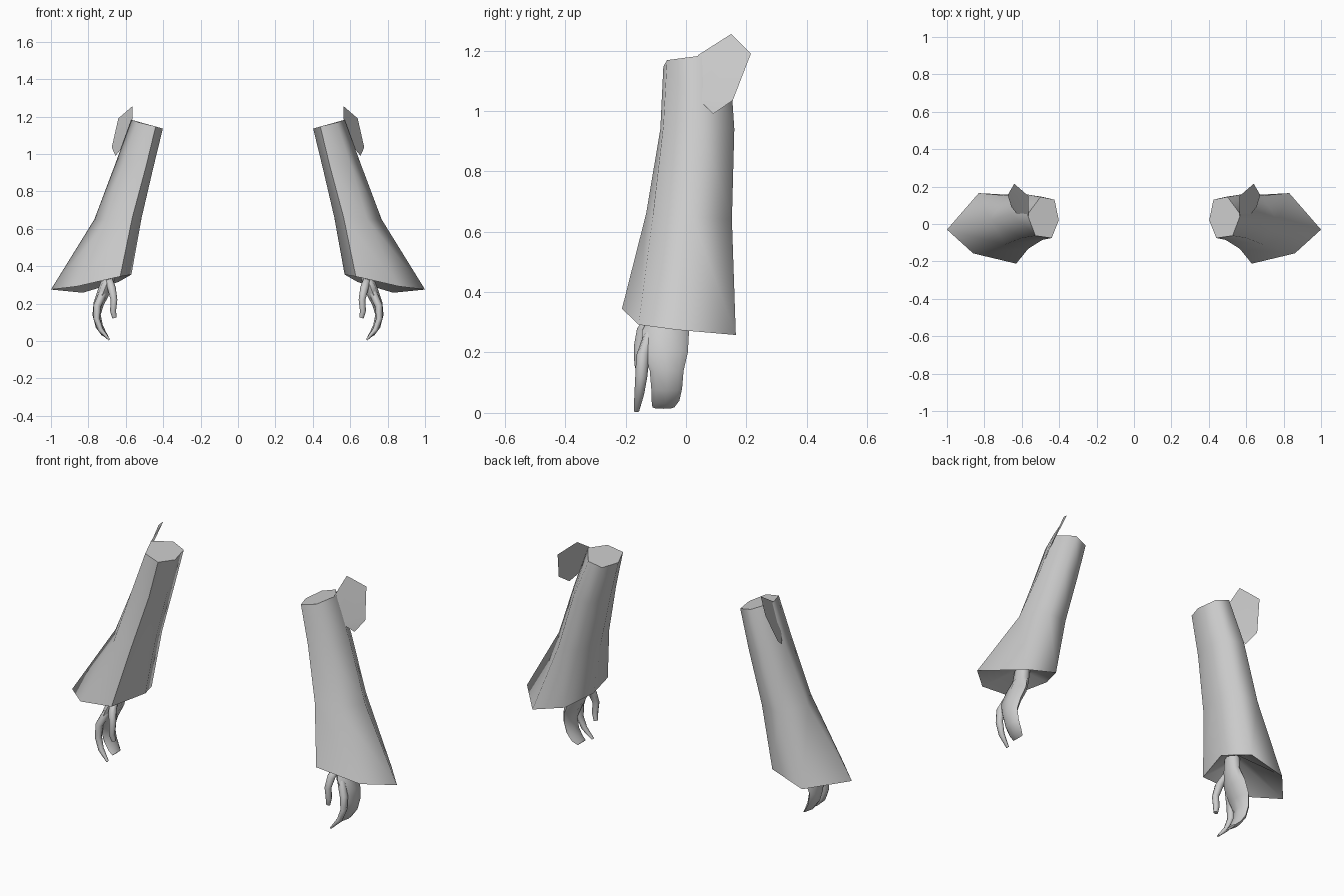
import bpy, bmesh, math
from mathutils import Vector

if "Cube" in bpy.data.objects:
    bpy.data.objects.remove(bpy.data.objects["Cube"])

grey = bpy.data.materials.new("plain grey")
grey.diffuse_color = (0.6, 0.6, 0.6, 1)
grey.use_nodes = True
grey.node_tree.nodes["Principled BSDF"].inputs["Base Color"].default_value = grey.diffuse_color


def finish(bm, name, side, angle, closed=True):
    """Mirror to the wanted side, orient and shade one part."""
    if closed:
        bmesh.ops.recalc_face_normals(bm, faces=bm.faces[:])
    if side < 0:
        for v in bm.verts:
            v.co.x = -v.co.x
        bmesh.ops.reverse_faces(bm, faces=bm.faces[:])
    me = bpy.data.meshes.new(name)
    bm.to_mesh(me)
    bm.free()
    ob = bpy.data.objects.new(name, me)
    bpy.context.collection.objects.link(ob)
    me.materials.append(grey)
    bpy.ops.object.select_all(action='DESELECT')
    ob.select_set(True)
    bpy.context.view_layer.objects.active = ob
    bpy.ops.object.shade_smooth_by_angle(angle=math.radians(angle))
    return ob


def loft(rings):
    """Skin a list of equal point rings and cap both ends."""
    bm = bmesh.new()
    vs = [[bm.verts.new(p) for p in r] for r in rings]
    n = len(vs[0])
    for a, b in zip(vs, vs[1:]):
        for i in range(n):
            j = (i + 1) % n
            bm.faces.new((a[i], a[j], b[j], b[i]))
    bm.faces.new(vs[0])
    bm.faces.new(vs[-1][::-1])
    return bm


def tube(path, n=8):
    """Elliptical limb: each path entry is x, y, z, thickness, width (along y)."""
    pts = [Vector(p[:3]) for p in path]
    rings = []
    for i, p in enumerate(path):
        t = pts[min(i + 1, len(pts) - 1)] - pts[max(i - 1, 0)]
        u = Vector((-t.z, 0, t.x)).normalized()
        rings.append([pts[i] + u * (p[3] * math.cos(k * math.tau / n))
                      + Vector((0, p[4] * math.sin(k * math.tau / n), 0))
                      for k in range(n)])
    return loft(rings)


# Sleeve rings run outer, back outer, back inner, inner, front inner, front outer
SLEEVE = [
    [(.57, .05, 1.183), (.50, .145, 1.163), (.425, .13, 1.142),
     (.402, .02, 1.135), (.44, -.075, 1.147), (.527, -.063, 1.168)],
    [(.655, .05, .95), (.585, .16, .94), (.49, .145, .93),
     (.452, .02, .93), (.49, -.085, .94), (.60, -.075, .95)],
    [(.768, .02, .65), (.68, .152, .64), (.565, .14, .65),
     (.515, .01, .66), (.565, -.132, .66), (.69, -.11, .65)],
    [(1.0, -.03, .275), (.83, .165, .258), (.64, .155, .315),
     (.57, 0, .355), (.63, -.212, .345), (.86, -.157, .292)],
]
# Sleeve lining folds up to the wrist
SLEEVE.append([(.69 + .045 * math.cos(k * math.tau / 6),
                -.05 + .05 * math.sin(k * math.tau / 6), .40) for k in range(6)])

# Loose cloth flap at the shoulder
FLAP = [(.565, .04, 1.185), (.565, .15, 1.255), (.64, .215, 1.19),
        (.675, .155, 1.035), (.655, .09, .99), (.61, .035, 1.045)]

# Palm with joined fingers, index finger and thumb
HAND = {
    "hand": [(.685, -.05, .42, .035, .04), (.69, -.06, .34, .033, .052),
             (.715, -.068, .27, .034, .078), (.745, -.07, .20, .028, .076),
             (.756, -.064, .14, .022, .056), (.742, -.064, .08, .02, .051),
             (.718, -.068, .04, .015, .046), (.695, -.075, .018, .006, .036)],
    "index_finger": [(.72, -.12, .26, .022, .02), (.752, -.143, .19, .02, .022),
                     (.756, -.148, .12, .017, .02), (.735, -.155, .06, .014, .016),
                     (.688, -.164, .006, .005, .009)],
    "thumb": [(.69, -.10, .33, .02, .025), (.675, -.14, .28, .022, .022),
              (.663, -.155, .22, .018, .018), (.668, -.155, .16, .016, .016),
              (.66, -.15, .123, .012, .011)],
}

for side, tag in ((-1, "right"), (1, "left")):
    finish(loft(SLEEVE), tag + "_sleeve", side, 72)
    bm = bmesh.new()
    f = [bm.verts.new(p) for p in FLAP]
    bm.faces.new((f[0], f[5], f[3], f[2], f[1]))
    bm.faces.new((f[5], f[4], f[3]))
    finish(bm, tag + "_flap", side, 30, closed=False)
    for part, path in HAND.items():
        finish(tube(path), tag + "_" + part, side, 70)
